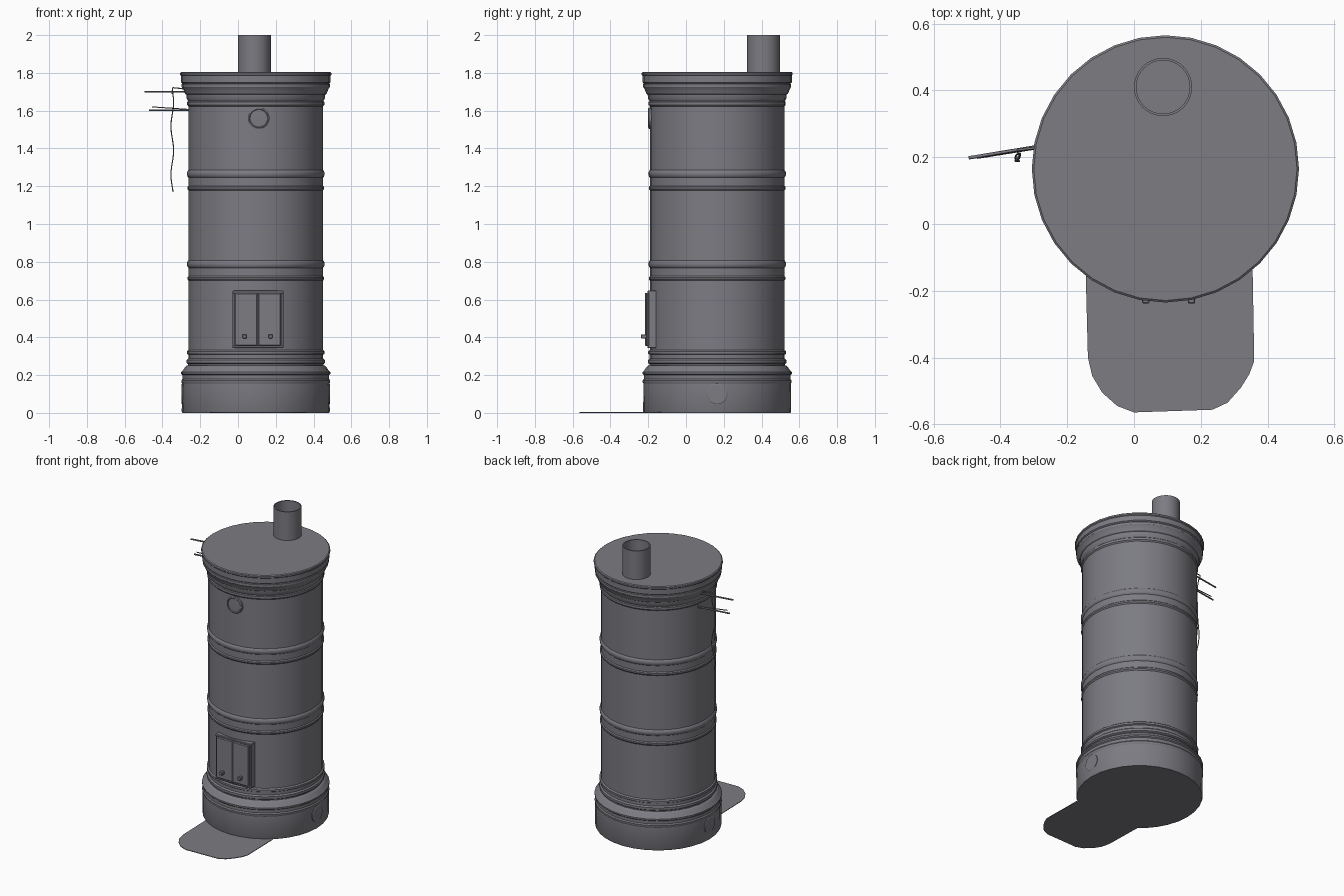
import bpy, bmesh, math
from mathutils import Vector, Matrix

if "Cube" in bpy.data.objects:
    bpy.data.objects.remove(bpy.data.objects["Cube"])

CX, CY = 0.094, 0.165
SEG = 32

mat = bpy.data.materials.new("slate grey")
mat.diffuse_color = (0.2, 0.2, 0.225, 1)
mat.use_nodes = True
mat.node_tree.nodes["Principled BSDF"].inputs["Base Color"].default_value = mat.diffuse_color


def finish(name, bm, smooth=True):
    bmesh.ops.recalc_face_normals(bm, faces=bm.faces)
    me = bpy.data.meshes.new(name)
    bm.to_mesh(me)
    bm.free()
    ob = bpy.data.objects.new(name, me)
    bpy.context.collection.objects.link(ob)
    me.materials.append(mat)
    if smooth:
        bpy.ops.object.select_all(action='DESELECT')
        ob.select_set(True)
        bpy.context.view_layer.objects.active = ob
        bpy.ops.object.shade_smooth_by_angle(angle=math.radians(30))
    return ob


def lathe(name, profile, matrix, seg=SEG, closed=False):
    """Revolve (radius, height) points around local z."""
    bm = bmesh.new()
    vs = [bm.verts.new((r, 0, z)) for r, z in profile]
    pairs = list(zip(vs, vs[1:])) + ([(vs[-1], vs[0])] if closed else [])
    es = [bm.edges.new(p) for p in pairs]
    bmesh.ops.spin(bm, geom=vs + es, cent=(0, 0, 0), axis=(0, 0, 1),
                   angle=2 * math.pi, steps=seg, use_duplicate=False)
    bmesh.ops.remove_doubles(bm, verts=bm.verts, dist=1e-4)
    bm.transform(matrix)
    return finish(name, bm)


def box(name, x0, x1, y0, y1, z0, z1, bevel=0.0):
    bm = bmesh.new()
    bmesh.ops.create_cube(bm, size=1)
    for v in bm.verts:
        v.co = ((x0 + x1) / 2 + v.co.x * (x1 - x0),
                (y0 + y1) / 2 + v.co.y * (y1 - y0),
                (z0 + z1) / 2 + v.co.z * (z1 - z0))
    if bevel:
        bmesh.ops.bevel(bm, geom=bm.edges[:], offset=bevel, segments=1, affect='EDGES')
    return finish(name, bm, False)


def wire(name, pts, radius):
    """Thin tube through points."""
    cu = bpy.data.curves.new(name, 'CURVE')
    cu.dimensions = '3D'
    cu.bevel_depth = radius
    cu.bevel_resolution = 1
    cu.use_fill_caps = True
    sp = cu.splines.new('POLY')
    sp.points.add(len(pts) - 1)
    for p, c in zip(sp.points, pts):
        p.co = (*c, 1)
    cu.materials.append(mat)
    ob = bpy.data.objects.new(name, cu)
    bpy.context.collection.objects.link(ob)


def facing(loc, direction):
    return Matrix.Translation(loc) @ Vector(direction).to_track_quat('Z', 'Y').to_matrix().to_4x4()


# Stove body: plinth, three drums with ring mouldings, cornice
R = 0.356


def ring(z):
    return [(R, z), (R + .006, z + .008), (R + .006, z + .018), (R, z + .024),
            (R, z + .068), (R + .004, z + .072), (R + .008, z + .082),
            (R + .008, z + .095), (R + .003, z + .105), (R, z + .108)]


plinth = [(0, 0), (.388, 0), (.392, .008), (.39, .155), (.394, .162), (.394, .172),
          (.388, .18), (.388, .2), (.395, .206), (.395, .216), (.385, .226),
          (.374, .243), (.366, .25), (.358, .252), (.358, .258), (.366, .264),
          (.366, .28), (.357, .288), (.357, .308), (.365, .313), (.365, .326), (R, .333)]
cornice = [(R, 1.622), (.363, 1.63), (.363, 1.645), (.358, 1.65), (.366, 1.665),
           (.368, 1.685), (.375, 1.69), (.379, 1.7), (.385, 1.715), (.392, 1.725),
           (.392, 1.74), (.388, 1.744), (.395, 1.75), (.395, 1.785), (.4, 1.79),
           (.4, 1.8), (.394, 1.805), (0, 1.805)]
lathe("stove_body", plinth + ring(.7) + ring(1.178) + cornice,
      Matrix.Translation((CX, CY, 0)))

# Open flue pipe
lathe("flue_pipe", [(.087, 1.8), (.087, 2), (.08, 2), (.08, 1.8)],
      Matrix.Translation((.087, .41, 0)), closed=True)

# Round vent caps: upper front and both sides of the plinth
cap = [(0, -.03), (.057, -.03), (.057, .005), (.05, .009), (.046, .006), (0, .008)]
lathe("front_vent", cap, facing((.11, CY - R, 1.56), (0, -1, 0)), 24)
side = [(0, -.03), (.055, -.03), (.055, .001), (.05, .004), (0, .004)]
for n, s in (("right", 1), ("left", -1)):
    lathe(n + "_plinth_vent", side, facing((CX + s * .389, CY, .1), (s, 0, 0)), 24)

# Fire door: frame, two leaves, knobs
X0, X1, Z0, Z1 = -.03, .24, .343, .647
t = .014
box("door_frame_left", X0, X0 + t, -.2, -.13, Z0, Z1, .003)
box("door_frame_right", X1 - t, X1, -.2, -.13, Z0, Z1, .003)
box("door_frame_top", X0, X1, -.205, -.13, Z1 - t, Z1, .003)
box("door_frame_bottom", X0, X1, -.205, -.13, Z0, Z0 + t, .003)
for n, a, b, k in (("left", X0 + .012, .103, .035), ("right", .107, X1 - .012, .172)):
    box("door_leaf_" + n, a, b, -.212, -.14, Z0 + .012, Z1 - .012, .005)
    box("door_knob_" + n, k - .011, k + .011, -.238, -.2, .394, .416, .003)
box("door_centre_strip", .1, .112, -.218, -.15, Z0 + .012, Z1 - .012, .003)

# Rounded floor plate in front
bm = bmesh.new()
plate = [(-.145, -.13), (-.138, -.4), (-.125, -.455), (-.095, -.505), (-.05, -.545),
         (0, -.564), (.235, -.556), (.28, -.535), (.32, -.49), (.345, -.45),
         (.36, -.41), (.355, -.13)]
f = bm.faces.new([bm.verts.new((x, y, 0)) for x, y in plate])
ex = bmesh.ops.extrude_face_region(bm, geom=[f])
bmesh.ops.translate(bm, vec=(0, 0, .004),
                    verts=[v for v in ex["geom"] if isinstance(v, bmesh.types.BMVert)])
finish("floor_plate", bm, False)

# Damper rods on the left and the hanging cord
wire("upper_rod", [(-.27, .235, 1.7), (-.495, .198, 1.7)], .005)
wire("lower_rod", [(-.25, .235, 1.602), (-.47, .2, 1.602)], .005)
wire("lower_rod_pin", [(-.25, .237, 1.606), (-.455, .202, 1.62)], .003)
wire("rod_hook", [(-.28, .23, 1.715), (-.345, .222, 1.722), (-.35, .22, 1.69)], .004)
wire("hanging_cord", [(-.348 + .007 * math.sin(i * .55), .2 + .012 * math.cos(i * .4),
                       1.71 - i * .0225) for i in range(25)], .003)
